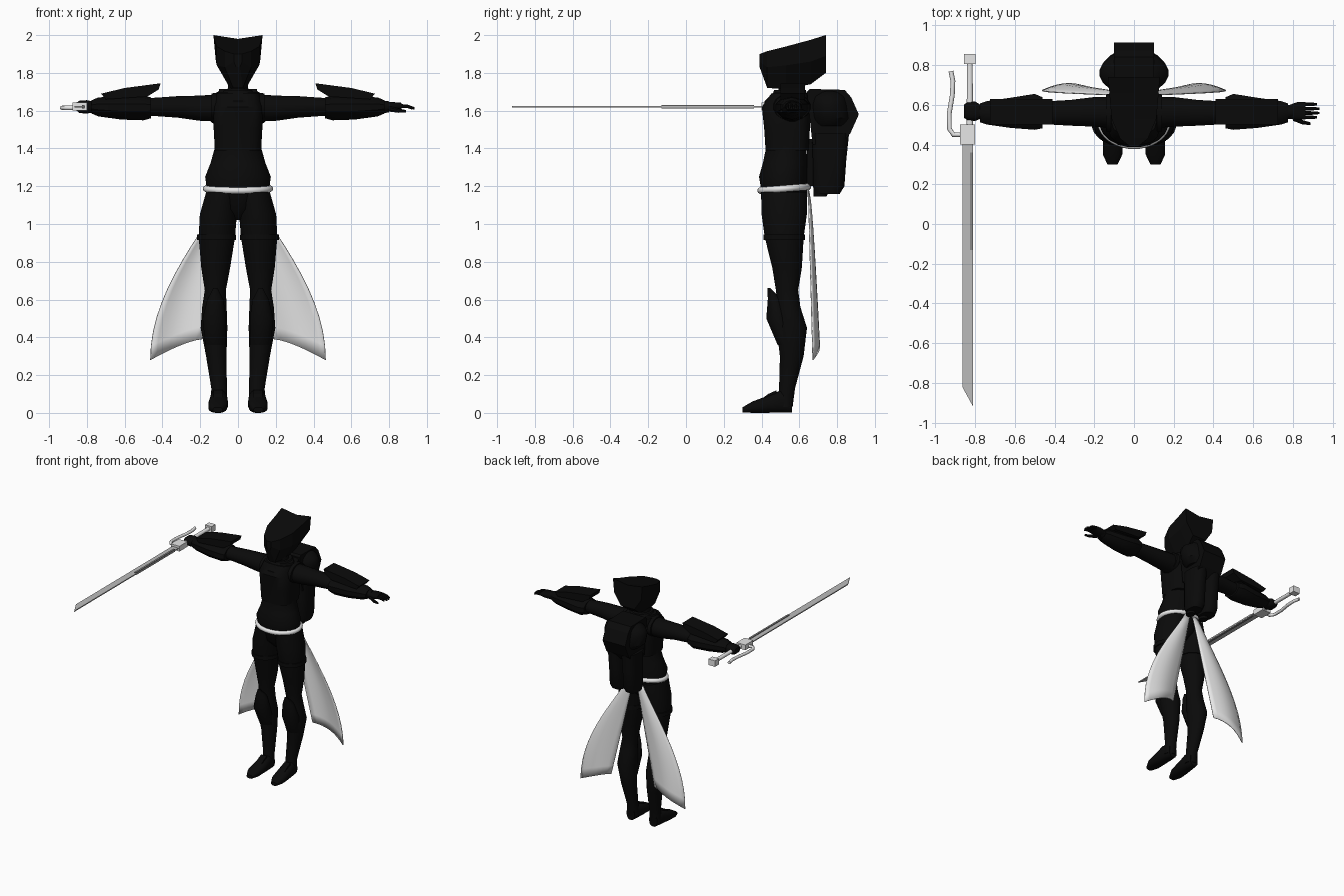
import bpy, bmesh
from math import sin, cos, pi, copysign, radians
from mathutils import Vector

cube = bpy.data.objects.get("Cube")
if cube:
    bpy.data.objects.remove(cube)


def material(name, value):
    m = bpy.data.materials.new(name)
    m.use_nodes = True
    color = (value, value, value, 1)
    m.diffuse_color = color
    m.node_tree.nodes["Principled BSDF"].inputs["Base Color"].default_value = color
    return m


BLACK = material("black cloth", 0.003)
WHITE = material("white cloth", 0.8)
STEEL = material("steel", 0.5)
GROOVE = material("dark steel", 0.25)

# Orders of (along, first, second) into x, y, z
ORDER = {"X": (0, 1, 2), "Y": (1, 0, 2), "Z": (1, 2, 0)}


def place(axis, along, a, b, side=1):
    t = (along, a, b)
    i, j, k = ORDER[axis]
    return Vector((t[i] * side, t[j], t[k]))


def finish(name, bm, mat, smooth=True):
    bmesh.ops.recalc_face_normals(bm, faces=bm.faces)
    mesh = bpy.data.meshes.new(name)
    bm.to_mesh(mesh)
    bm.free()
    mesh.materials.append(mat)
    ob = bpy.data.objects.new(name, mesh)
    bpy.context.scene.collection.objects.link(ob)
    if smooth:
        bpy.ops.object.select_all(action="DESELECT")
        ob.select_set(True)
        bpy.context.view_layer.objects.active = ob
        bpy.ops.object.shade_smooth_by_angle(angle=radians(40))
    return ob


def skin(bm, rings):
    for r, q in zip(rings, rings[1:]):
        for i in range(len(r)):
            j = (i + 1) % len(r)
            bm.faces.new((r[i], r[j], q[j], q[i]))
    bm.faces.new(rings[0])
    bm.faces.new(rings[-1])


def loft(name, axis, rings, mat=BLACK, n=16, power=1, side=1):
    """Rings hold: position along the axis, centre a, centre b, radius a, radius b."""
    bm = bmesh.new()
    loops = []
    for t, a, b, ra, rb in rings:
        loop = []
        for i in range(n):
            ang = 2 * pi * (i + 0.5) / n
            c, s = cos(ang), sin(ang)
            c, s = copysign(abs(c) ** power, c), copysign(abs(s) ** power, s)
            loop.append(bm.verts.new(place(axis, t, a + ra * c, b + rb * s, side)))
        loops.append(loop)
    skin(bm, loops)
    return finish(name, bm, mat)


def prism(name, axis, points, lo, hi, mat=BLACK, side=1):
    bm = bmesh.new()
    skin(bm, [[bm.verts.new(place(axis, t, a, b, side)) for a, b in points] for t in (lo, hi)])
    return finish(name, bm, mat, False)


def box(name, x, y, z, mat=BLACK):
    return prism(name, "Z", [(x[0], y[0]), (x[1], y[0]), (x[1], y[1]), (x[0], y[1])], *z, mat)


# Z lofts take (first, second) as x, y through this order
ORDER["Z"] = (1, 2, 0)

# Torso, vest and neck
loft("torso", "Z", [(1.19, 0, .52, .168, .125), (1.25, 0, .515, .176, .13), (1.32, 0, .525, .148, .12),
                    (1.4, 0, .53, .125, .108), (1.55, 0, .525, .128, .115), (1.65, 0, .53, .13, .115),
                    (1.7, 0, .54, .105, .075)], n=20)
loft("vest", "Z", [(1.39, 0, .535, .124, .115), (1.5, 0, .535, .13, .122), (1.62, 0, .53, .132, .13),
                   (1.69, 0, .55, .115, .1)], power=.6)
loft("neck", "Z", [(1.66, 0, .55, .06, .06), (1.78, 0, .54, .05, .055)])
loft("collar", "Z", [(1.67, 0, .55, .1, .1), (1.71, 0, .55, .075, .085)])
loft("pelvis", "Z", [(1.02, 0, .53, .03, .05), (1.08, 0, .525, .1, .11), (1.2, 0, .52, .17, .128)])

# Faceted helmet with a notched, swept-back crown
bm = bmesh.new()
sections = []
for y, top, notch, mid, low, wt, wm, wl in [(.39, 1.9, 1.9, 1.86, 1.83, .02, .022, .01),
                                            (.43, 1.915, 1.91, 1.83, 1.72, .07, .07, .025),
                                            (.53, 1.94, 1.93, 1.84, 1.715, .113, .112, .04),
                                            (.66, 1.975, 1.96, 1.86, 1.74, .124, .117, .045),
                                            (.74, 2, 1.98, 1.89, 1.8, .13, .12, .06)]:
    sections.append([bm.verts.new((x, y, z)) for x, z in
                     [(0, notch), (wt, top), (wm, mid), (wl, low), (-wl, low), (-wm, mid), (-wt, top)]])
skin(bm, sections)
finish("helmet", bm, BLACK, False)

for label, s in (("left", 1), ("right", -1)):
    # Legs
    loft(label + "_leg", "Z", [(1.17, .085, .52, .085, .125), (1.05, .104, .52, .1, .122),
                               (.93, .112, .52, .098, .105), (.77, .118, .535, .078, .08),
                               (.65, .12, .535, .057, .06), (.56, .125, .545, .066, .062),
                               (.45, .127, .56, .072, .082), (.3, .115, .56, .055, .064),
                               (.13, .1, .535, .042, .043), (.03, .1, .525, .046, .04)], side=s)
    loft(label + "_thigh_band", "Z", [(.915, .113, .52, .105, .112), (.945, .113, .52, .105, .112)], side=s)
    loft(label + "_knee_guard", "Z", [(.66, .12, .44, .012, .008), (.6, .12, .47, .045, .037),
                                      (.5, .125, .485, .066, .06), (.36, .12, .535, .056, .05)], n=10, side=s)
    loft(label + "_foot", "Y", [(.56, .1, .05, .035, .05), (.5, .102, .06, .048, .06), (.43, .105, .045, .052, .045),
                                (.35, .108, .03, .05, .03), (.3, .108, .016, .026, .014)], power=.8, side=s)
    prism(label + "_boot_tongue", "X", [(.37, .05), (.435, .1), (.48, .12), (.48, .06)], .08, .13, side=s)

    # Arms and bracers
    loft(label + "_arm", "X", [(.08, .56, 1.615, .08, .075), (.2, .565, 1.613, .076, .068),
                               (.32, .56, 1.62, .066, .058), (.46, .56, 1.62, .058, .048),
                               (.7, .56, 1.62, .045, .042), (.8, .565, 1.62, .034, .03)], side=s)
    loft(label + "_shoulder_strap", "X", [(.115, .56, 1.62, .1, .075), (.14, .56, 1.62, .095, .073)], side=s)
    loft(label + "_bracer", "X", [(.46, .56, 1.615, .082, .055), (.5, .565, 1.615, .095, .066),
                                  (.62, .56, 1.615, .08, .062), (.74, .56, 1.62, .062, .05),
                                  (.775, .56, 1.62, .05, .035)], n=10, side=s)
    prism(label + "_bracer_plate", "Y", [(.41, 1.745), (.42, 1.712), (.48, 1.675), (.7, 1.66), (.725, 1.69),
                                         (.6, 1.72)], .5, .63, side=s)

    # Sash tails, bowed sheets that flare towards the bottom
    bm = bmesh.new()
    rows = []
    for i in range(13):
        v = i / 12
        row = []
        for j in range(9):
            u = j / 8
            inner, outer = .01 + .18 * v, .055 + .41 * sin(v * pi / 2) ** 1.1
            drop = .8 * v + .11 * v * u ** 1.4
            row.append(bm.verts.new((s * (inner + (outer - inner) * u),
                                     .65 + .025 * v + .035 * sin(pi * u) * v ** .5, 1.19 - drop)))
        rows.append(row)
    for r, q in zip(rows, rows[1:]):
        for j in range(8):
            bm.faces.new((r[j], r[j + 1], q[j + 1], q[j]))
    tail = finish(label + "_sash_tail", bm, WHITE)
    tail.modifiers.new("thickness", "SOLIDIFY").thickness = .006

    # Lower canisters of the pack
    loft(label + "_canister", "Z", [(1.16, s * .06, .75, .05, .065), (1.2, s * .06, .755, .058, .085),
                                    (1.34, s * .06, .76, .058, .09), (1.48, s * .06, .765, .06, .1)], power=.8)
    loft(label + "_nozzle", "Z", [(1.145, s * .06, .71, .03, .035), (1.2, s * .06, .72, .04, .045)])

# Belt
bpy.ops.mesh.primitive_torus_add(major_segments=40, minor_segments=10, major_radius=1, minor_radius=.1)
belt = bpy.context.object
belt.name = "belt"
for v in belt.data.vertices:
    ring = Vector((v.co.x, v.co.y, 0)).normalized()
    r = (v.co.xy.length - 1) * .18
    v.co = (ring.x * (.168 + r), .52 + ring.y * (.125 + r), 1.187 + ring.y * .01 + v.co.z * .18)
belt.data.materials.append(WHITE)
bpy.ops.object.shade_smooth_by_angle(angle=radians(40))

# Pack
prism("pack_frame", "X", [(.64, 1.7), (.655, 1.715), (.84, 1.71), (.875, 1.67), (.915, 1.58), (.87, 1.48),
                          (.82, 1.42), (.67, 1.42)], -.1, .1)
loft("pack_shell", "Z", [(1.52, 0, .77, .12, .1), (1.56, 0, .77, .165, .115), (1.63, 0, .76, .175, .11),
                         (1.67, 0, .76, .16, .1), (1.705, 0, .76, .1, .08)], n=20)
box("pack_spine", (-.05, .05), (.64, .72), (1.2, 1.45))

# Left hand, open
loft("left_palm", "X", [(.78, .565, 1.62, .034, .026), (.82, .568, 1.622, .046, .024),
                        (.865, .57, 1.625, .044, .017)], power=.8)
for i in range(4):
    y, reach = .537 + .022 * i, .94 - .012 * abs(i - 1.5)
    loft("left_finger", "X", [(.855, y, 1.625, .01, .012), (.9, y, 1.622, .0095, .01),
                              (reach, y, 1.612, .006, .007)], n=8)
loft("left_thumb", "X", [(.8, .535, 1.61, .016, .016), (.85, .512, 1.6, .012, .012),
                         (.89, .505, 1.597, .007, .007)], n=8)

# Right hand, closed round the hilt
loft("right_fist", "X", [(.77, .565, 1.62, .034, .03), (.8, .568, 1.62, .05, .036),
                         (.84, .568, 1.62, .045, .033), (.855, .568, 1.62, .035, .02)], power=.8, side=-1)

# Sword
prism("sword_blade", "Z", [(-.865, .41), (-.81, .41), (-.81, -.92), (-.865, -.82)], 1.617, 1.625, STEEL)
box("blade_spine", (-.827, -.812), (-.13, .36), (1.611, 1.631), GROOVE)
box("sword_guard", (-.877, -.8), (.4, .5), (1.6, 1.642), WHITE)
loft("sword_hilt", "Y", [(.49, -.827, 1.62, .017, .014), (.81, -.827, 1.62, .015, .014)], WHITE, n=10)
box("sword_pommel", (-.856, -.798), (.805, .855), (1.597, 1.645), WHITE)

# Curved knuckle guard
curve = bpy.data.curves.new("knuckle_guard", "CURVE")
curve.dimensions = "3D"
curve.bevel_depth = .012
curve.bevel_resolution = 2
path = [(-.87, .45), (-.91, .45), (-.93, .48), (-.93, .56), (-.915, .65), (-.912, .72), (-.922, .77)]
spline = curve.splines.new("POLY")
spline.points.add(len(path) - 1)
for p, (x, y) in zip(spline.points, path):
    p.co = (x, y, 1.615, 1)
curve.use_fill_caps = True
curve.materials.append(WHITE)
bpy.context.scene.collection.objects.link(bpy.data.objects.new("knuckle_guard", curve))
